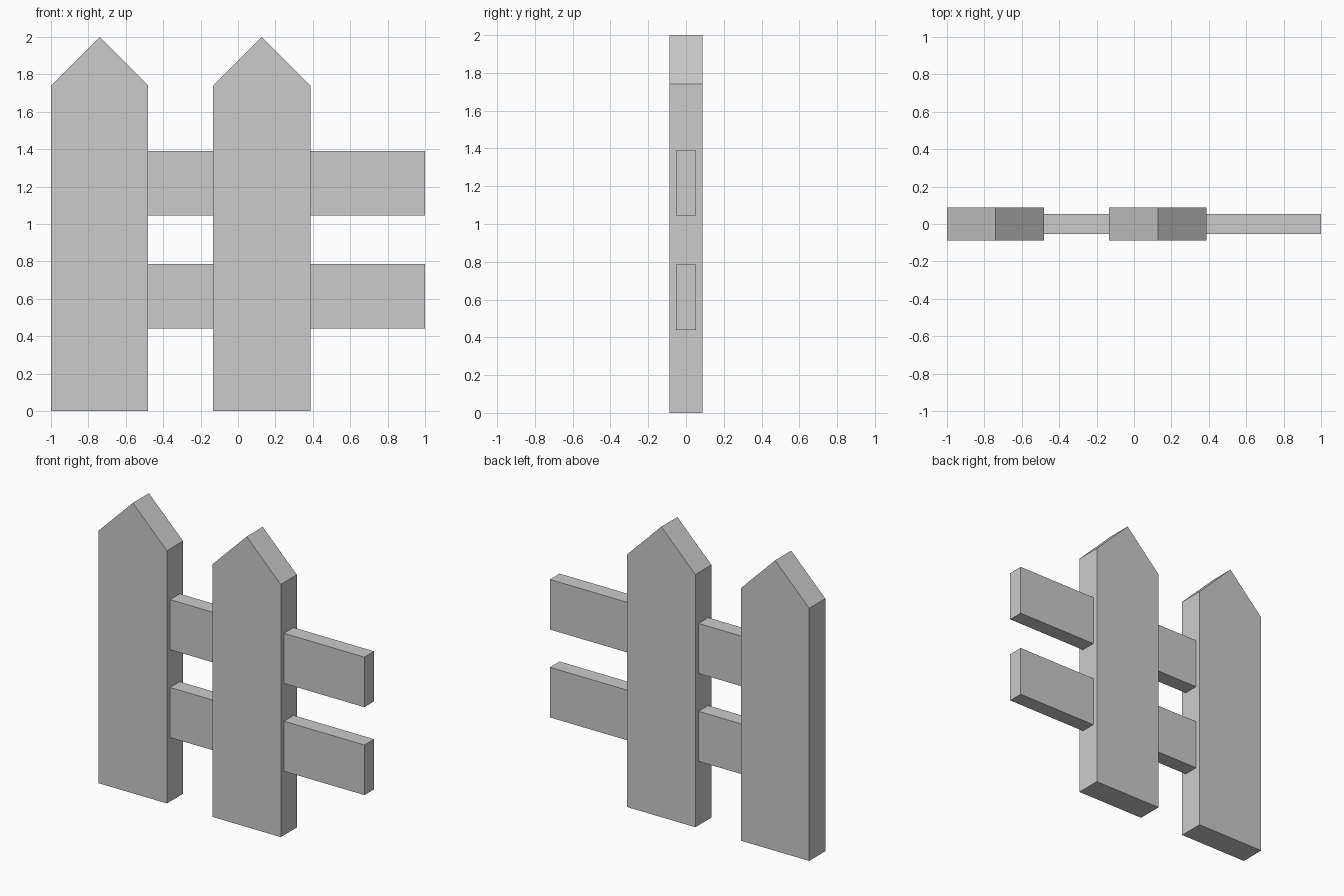
import bpy
import bmesh

cube = bpy.data.objects.get("Cube")
if cube:
    bpy.data.objects.remove(cube, do_unlink=True)

# One plain grey for the whole fence
grey = bpy.data.materials.new("fence_grey")
grey.use_nodes = True
colour = (0.6, 0.6, 0.6, 1)
grey.diffuse_color = colour
grey.node_tree.nodes["Principled BSDF"].inputs["Base Color"].default_value = colour


def board(name, profile, thickness):
    """Extrude an x-z outline into a flat board centred on y = 0."""
    bm = bmesh.new()
    face = bm.faces.new([bm.verts.new((x, -thickness / 2, z)) for x, z in profile])
    result = bmesh.ops.extrude_face_region(bm, geom=[face])
    moved = [v for v in result["geom"] if isinstance(v, bmesh.types.BMVert)]
    bmesh.ops.translate(bm, verts=moved, vec=(0, thickness, 0))
    bmesh.ops.recalc_face_normals(bm, faces=bm.faces)
    mesh = bpy.data.meshes.new(name)
    bm.to_mesh(mesh)
    bm.free()
    mesh.materials.append(grey)
    bpy.context.collection.objects.link(bpy.data.objects.new(name, mesh))


# Pointed pickets
half, shoulder, tip = 0.26, 1.74, 2.0
for name, x in (("right_picket", -0.74), ("left_picket", 0.127)):
    board(name, [(x - half, 0), (x + half, 0), (x + half, shoulder),
                 (x, tip), (x - half, shoulder)], 0.175)

# Horizontal rails, running from the right picket past the left one
start, end, height = -0.49, 1.0, 0.345
for name, z in (("lower_rail", 0.44), ("upper_rail", 1.045)):
    board(name, [(start, z), (end, z), (end, z + height), (start, z + height)], 0.105)
